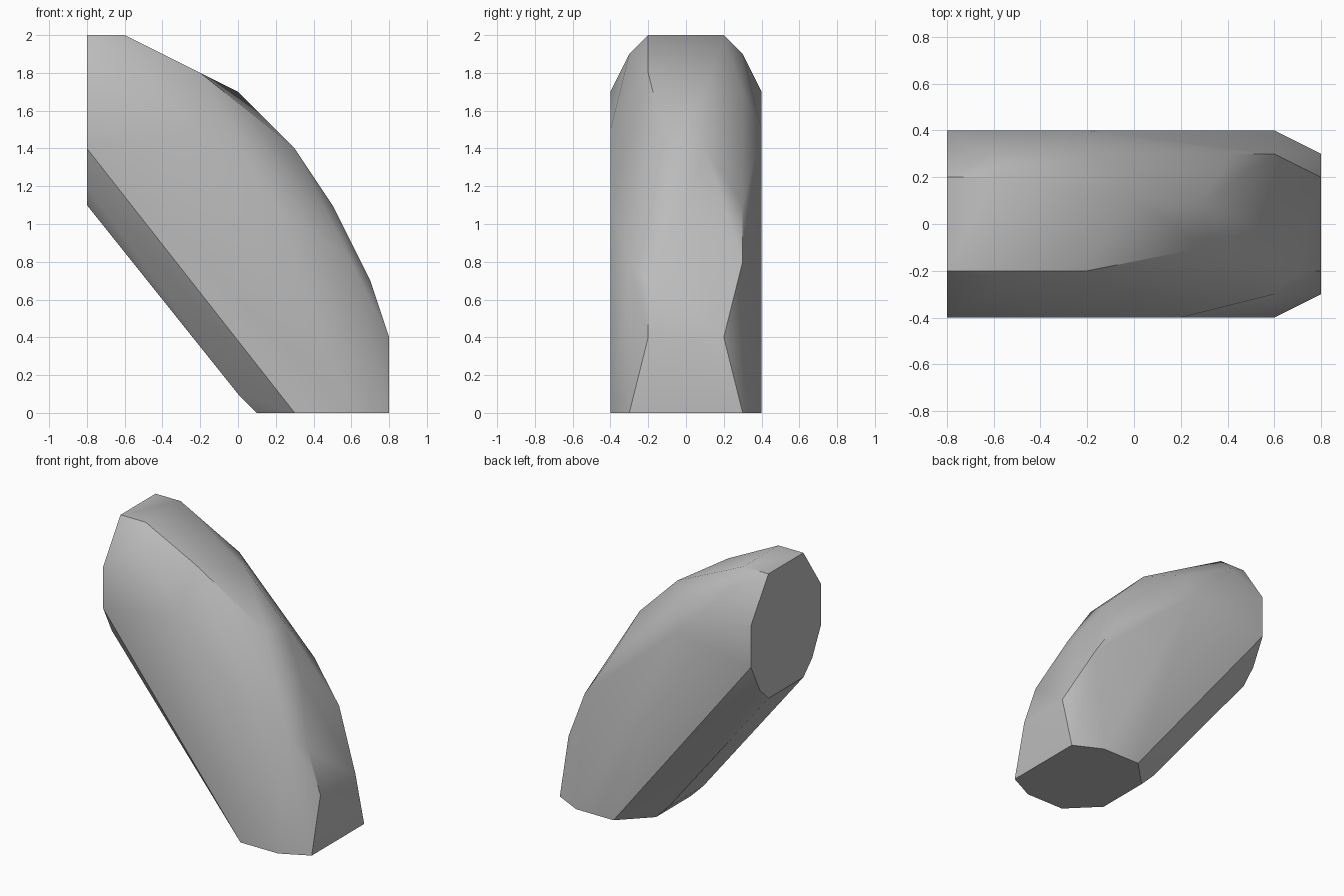
import bpy, bmesh, math

cube = bpy.data.objects.get("Cube")
if cube:
    bpy.data.objects.remove(cube, do_unlink=True)

# Stone colour
stone = bpy.data.materials.new("stone_grey")
stone.use_nodes = True
grey = (0.5, 0.5, 0.5, 1)
stone.diffuse_color = grey
stone.node_tree.nodes["Principled BSDF"].inputs["Base Color"].default_value = grey

# Corners shared by the front and back halves
paired = [
    (-.8, .2, 2), (-.8, .4, 1.7), (-.8, .4, 1.4), (-.8, .3, 1.2), (-.8, .2, 1.1),  # upper cut end
    (.8, .3, 0), (.6, .4, 0), (.3, .4, 0), (.1, .2, 0), (0, .2, .1),               # foot
    (-.6, .2, 2), (-.6, .3, 1.9), (-.2, .4, 1.5), (.6, .3, .8), (.8, .2, .4),      # outer bend
]
# Uneven chips along the outer bend
chips = [
    (-.2, -.2, 1.8), (-.2, .3, 1.7), (0, .1, 1.7), (.3, .1, 1.4), (.3, -.1, 1.4),
    (.4, .3, 1.1), (.5, 0, 1.1), (.5, -.1, 1.1), (.2, -.4, 1.1), (.7, -.2, .7),
]

# Wrap the corners in one convex rock
bm = bmesh.new()
for x, y, z in paired:
    bm.verts.new((x, y, z))
    bm.verts.new((x, -y, z))
for corner in chips:
    bm.verts.new(corner)
bmesh.ops.convex_hull(bm, input=bm.verts[:])
bmesh.ops.delete(bm, geom=[v for v in bm.verts if not v.link_faces], context='VERTS')
bmesh.ops.dissolve_limit(bm, angle_limit=math.radians(0.5), verts=bm.verts[:], edges=bm.edges[:])
bmesh.ops.recalc_face_normals(bm, faces=bm.faces[:])

mesh = bpy.data.meshes.new("leaning_rock")
bm.to_mesh(mesh)
bm.free()
mesh.materials.append(stone)
rock = bpy.data.objects.new("leaning_rock", mesh)
bpy.context.collection.objects.link(rock)

# Soft facets with crisp cut edges
bpy.context.view_layer.objects.active = rock
rock.select_set(True)
bpy.ops.object.shade_smooth_by_angle(angle=math.radians(30))
